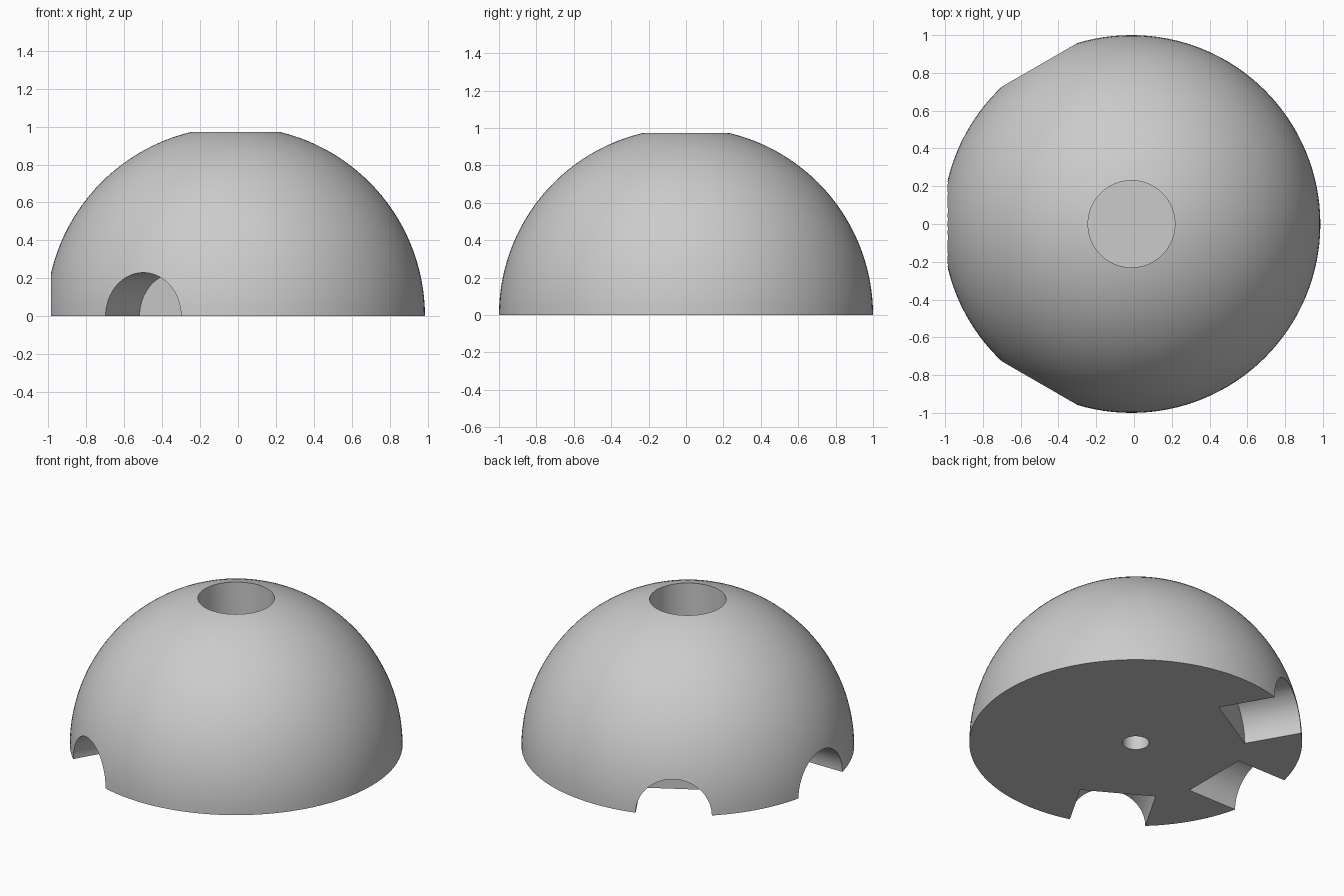
import bpy, bmesh, math
from mathutils import Matrix, Vector

old = bpy.data.objects.get("Cube")
if old:
    bpy.data.objects.remove(old, do_unlink=True)

CENTER_X = -0.0133
SOCKET_RADIUS = 0.23
SOCKET_START = 0.614   # distance from the dome centre to the socket floor

grey = bpy.data.materials.new("plain grey")
grey.use_nodes = True
color = (0.6, 0.6, 0.6, 1)
grey.diffuse_color = color
grey.node_tree.nodes["Principled BSDF"].inputs["Base Color"].default_value = color


def add_object(name, bm):
    mesh = bpy.data.meshes.new(name)
    bm.to_mesh(mesh)
    bm.free()
    obj = bpy.data.objects.new(name, mesh)
    obj.location.x = CENTER_X
    bpy.context.collection.objects.link(obj)
    mesh.materials.append(grey)
    return obj


def add_cutter(name, direction, start, end, radius):
    """Cylinder along a direction, between two distances from the centre."""
    direction = Vector(direction)
    turn = direction.to_track_quat('Z', 'Y').to_matrix().to_4x4()
    place = Matrix.Translation(direction * (start + end) / 2) @ turn
    bm = bmesh.new()
    bmesh.ops.create_cone(bm, cap_ends=True, segments=64, radius1=radius,
                          radius2=radius, depth=end - start, matrix=place)
    obj = add_object(name, bm)
    obj.hide_render = True
    return obj


# Solid half dome
bm = bmesh.new()
bmesh.ops.create_uvsphere(bm, u_segments=128, v_segments=64, radius=1)
cut = bmesh.ops.bisect_plane(bm, geom=bm.verts[:] + bm.edges[:] + bm.faces[:],
                             dist=1e-5, plane_co=(0, 0, 0), plane_no=(0, 0, 1),
                             clear_inner=True)
rim = [e for e in bm.edges if e.is_boundary]
bmesh.ops.contextual_create(bm, geom=rim)
bmesh.ops.recalc_face_normals(bm, faces=bm.faces[:])
dome = add_object("dome", bm)

# Three side sockets, one top socket and a small blind hole in the base
cutters = []
for angle in (120, 180, 240):
    a = math.radians(angle)
    cutters.append(add_cutter("side_socket_cutter", (math.cos(a), math.sin(a), 0),
                              SOCKET_START, 1.2, SOCKET_RADIUS))
cutters.append(add_cutter("top_socket_cutter", (0, 0, 1), SOCKET_START, 1.2, SOCKET_RADIUS))
cutters.append(add_cutter("base_hole_cutter", (0, 0, 1), -0.2, 0.35, 0.08))

bpy.context.view_layer.objects.active = dome
dome.select_set(True)
for cutter in cutters:
    mod = dome.modifiers.new("cut", 'BOOLEAN')
    mod.operation = 'DIFFERENCE'
    mod.solver = 'EXACT'
    mod.object = cutter
    bpy.ops.object.modifier_apply(modifier=mod.name)
for cutter in cutters:
    bpy.data.objects.remove(cutter, do_unlink=True)

# Smooth surfaces with crisp rims
bpy.ops.object.select_all(action='DESELECT')
dome.select_set(True)
bpy.context.view_layer.objects.active = dome
bpy.ops.object.shade_smooth_by_angle(angle=math.radians(30))
